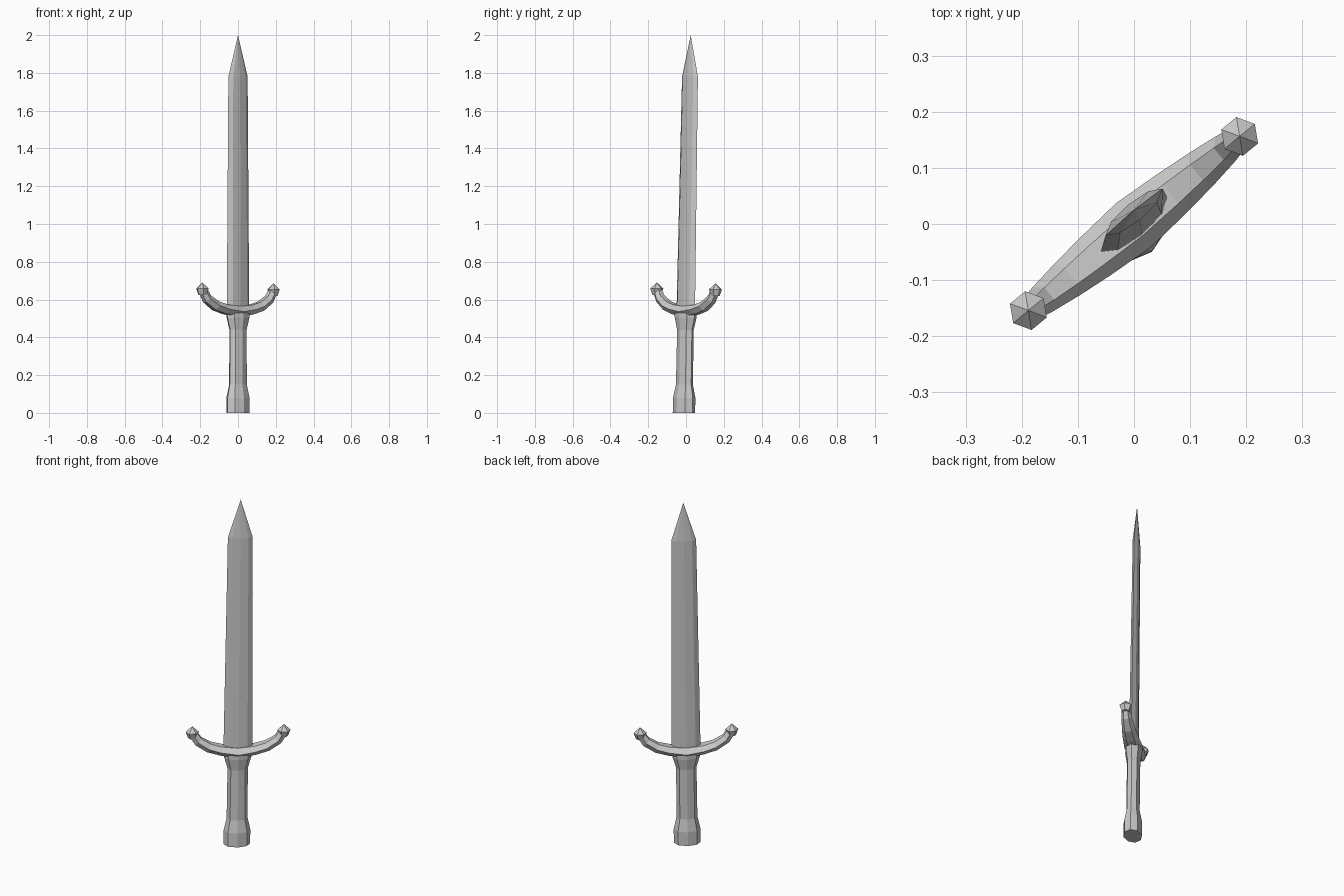
import bpy, bmesh, math
from mathutils import Vector

if "Cube" in bpy.data.objects:
    bpy.data.objects.remove(bpy.data.objects["Cube"])

ANGLE = math.radians(39.5)          # guard direction seen from above
U = Vector((math.cos(ANGLE), math.sin(ANGLE), 0))
V = Vector((-math.sin(ANGLE), math.cos(ANGLE), 0))


def place(u, v, z):
    """Sword space (across, through, up) to world, with the slight lean."""
    z -= 0.01 * u if 0.1 < z < 1.0 else 0
    return U * u + V * v + Vector((0, -0.011 + 0.018 * z, z))


def loft(name, rings):
    """Skin a list of point rings; a one-point ring makes an apex."""
    bm = bmesh.new()
    vs = [[bm.verts.new(place(*p)) for p in ring] for ring in rings]
    for a, b in zip(vs, vs[1:]):
        n = max(len(a), len(b))
        for i in range(n):
            j = (i + 1) % n
            if len(b) == 1:
                bm.faces.new((a[i], a[j], b[0]))
            else:
                bm.faces.new((a[i], a[j], b[j], b[i]))
    for end in (vs[0], vs[-1]):
        if len(end) > 2:
            bm.faces.new(end)
    bmesh.ops.recalc_face_normals(bm, faces=bm.faces)
    me = bpy.data.meshes.new(name)
    bm.to_mesh(me)
    bm.free()
    ob = bpy.data.objects.new(name, me)
    bpy.context.collection.objects.link(ob)
    return ob


def oval(n, ru, rv, z, cu=0.0):
    return [(cu + ru * math.cos(2 * math.pi * i / n),
             rv * math.sin(2 * math.pi * i / n), z) for i in range(n)]


# Handle: flared octagonal grip with pommel
handle = [(0, .071, .050), (.08, .071, .050), (.15, .056, .036),
          (.44, .054, .036), (.505, .073, .046), (.53, .073, .046)]
loft("handle", [oval(8, ru, rv, z) for z, ru, rv in handle])


# Blade: flat bevelled section tapering to a point
def blade_ring(w, t, z):
    return [(w, 0, z), (.65 * w, .75 * t, z), (0, t, z), (-.65 * w, .75 * t, z),
            (-w, 0, z), (-.65 * w, -.75 * t, z), (0, -t, z), (.65 * w, -.75 * t, z)]


loft("blade", [blade_ring(.077, .023, .53), blade_ring(.066, .017, 1.78),
               [(0, 0, 2.0)]])

# Guard: hexagonal bar swept along an upturned curve (u, z, half width, half height)
half = [(0, .536, .050, .029), (.09, .548, .043, .025), (.155, .566, .036, .025),
        (.212, .602, .028, .024), (.240, .645, .022, .022)]
path = [(-u, z, w, h) for u, z, w, h in half[:0:-1]] + half
rings = []
for i, (u, z, w, h) in enumerate(path):
    a, b = path[max(i - 1, 0)], path[min(i + 1, len(path) - 1)]
    d = Vector((b[0] - a[0], b[1] - a[1])).normalized()
    ring = []
    for k in range(6):
        ang = k * math.pi / 3
        s = h * math.sin(ang) / math.sin(math.pi / 3)
        ring.append((u - d.y * s, w * math.cos(ang), z + d.x * s))
    rings.append(ring)
loft("guard", rings)

# Guard finials: six-sided pointed knobs
for side, label in ((1, "right"), (-1, "left")):
    c = side * .244
    loft("guard_knob_" + label, [oval(6, .023, .023, .622, c),
                                 oval(6, .035, .035, .656, c),
                                 [(c, 0, .688)]])
